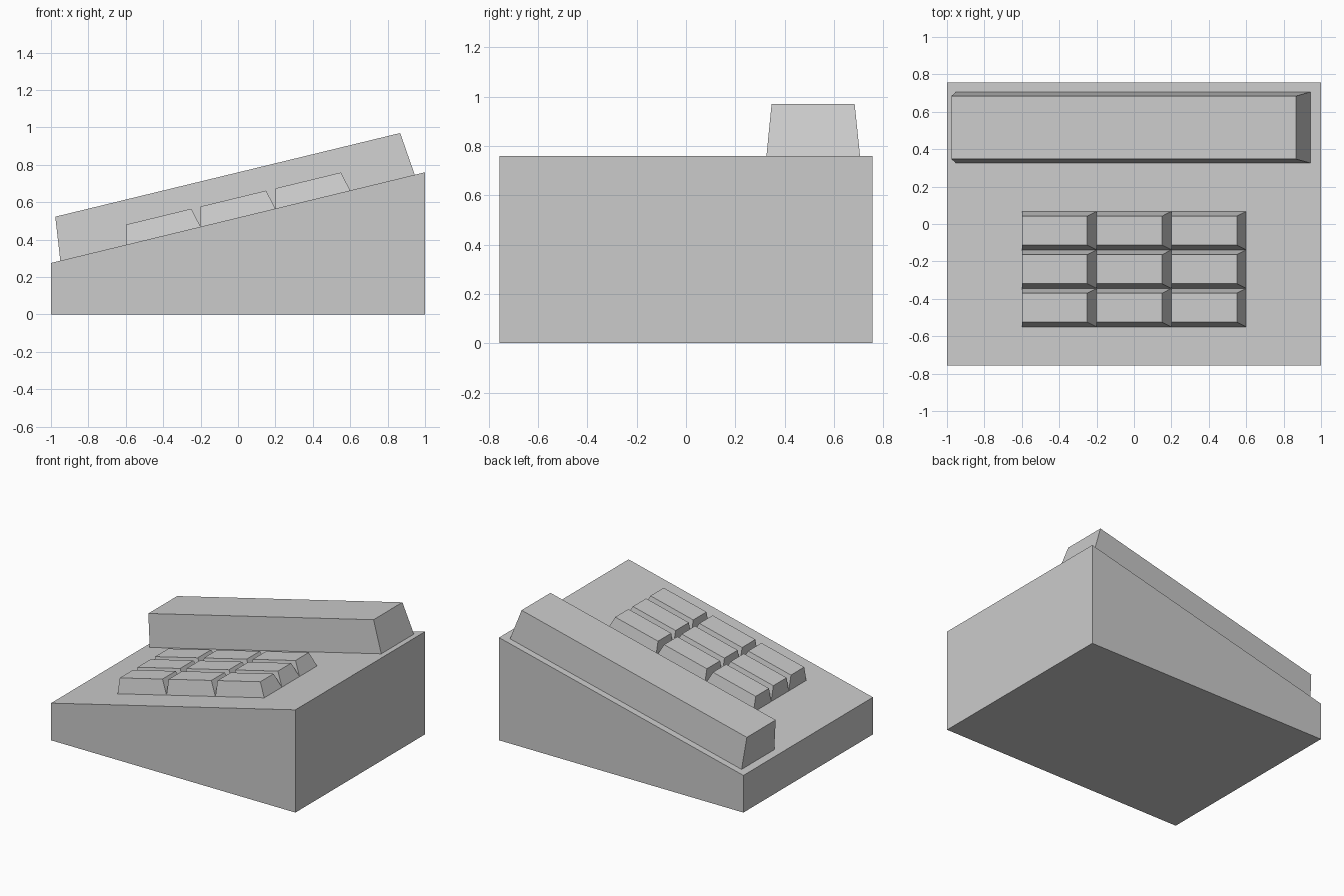
import bpy, bmesh

if "Cube" in bpy.data.objects:
    bpy.data.objects.remove(bpy.data.objects["Cube"])


def slope(x):
    # height of the sloping desk-phone top at x
    return 0.5175 + 0.2425 * x


def make_block(name, bottom, top):
    # six-sided block from two matching rings of four corners
    bm = bmesh.new()
    lo = [bm.verts.new(p) for p in bottom]
    hi = [bm.verts.new(p) for p in top]
    bm.faces.new(lo[::-1])
    bm.faces.new(hi)
    for i in range(4):
        j = (i + 1) % 4
        bm.faces.new((lo[i], lo[j], hi[j], hi[i]))
    bmesh.ops.recalc_face_normals(bm, faces=bm.faces[:])
    mesh = bpy.data.meshes.new(name)
    bm.to_mesh(mesh)
    bm.free()
    bpy.context.collection.objects.link(bpy.data.objects.new(name, mesh))


def ring(x0, x1, y0, y1, height):
    # rectangle in plan, lifted above the slope
    return [(x, y, height(x)) for x, y in ((x0, y0), (x1, y0), (x1, y1), (x0, y1))]


def raised_block(name, base, cap, rise):
    make_block(name, ring(*base, slope), ring(*cap, lambda x: slope(x) + rise))


# wedge body
make_block("body", ring(-1, 1, -0.757, 0.757, lambda x: 0.0),
           ring(-1, 1, -0.757, 0.757, slope))

# handset along the back
raised_block("handset", (-0.95, 0.945, 0.325, 0.707),
             (-0.977, 0.867, 0.347, 0.684), 0.242)

# three by three keypad
for row in range(3):
    for col in range(3):
        x = -0.6 + 0.4 * col
        y = -0.55 + 0.206 * row
        raised_block(f"key_{row + 1}_{col + 1}", (x, x + 0.4, y, y + 0.206),
                     (x, x + 0.35, y + 0.025, y + 0.18), 0.108)
